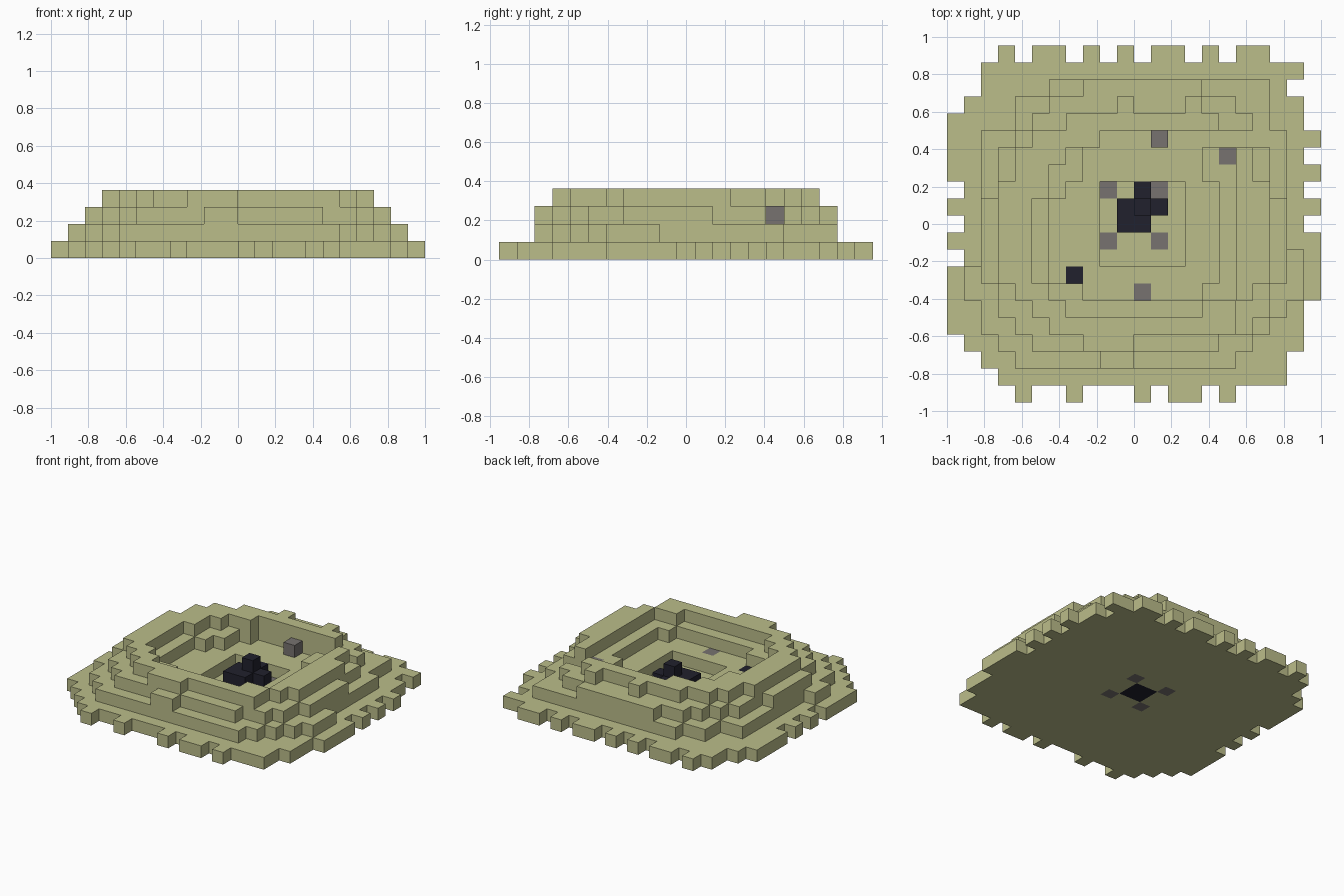
import bpy
import bmesh

if "Cube" in bpy.data.objects:
    bpy.data.objects.remove(bpy.data.objects["Cube"], do_unlink=True)

COLS, ROWS = 22, 21
CELL = 2 / COLS


def material(name, rgb):
    mat = bpy.data.materials.new(name)
    mat.use_nodes = True
    mat.diffuse_color = (*rgb, 1)
    mat.node_tree.nodes["Principled BSDF"].inputs["Base Color"].default_value = (*rgb, 1)
    return mat


MATERIALS = [material("pale_olive_ground", (0.497, 0.508, 0.254)),
             material("grey_stone", (0.184, 0.171, 0.162)),
             material("charred_black", (0.015, 0.015, 0.026))]
GROUND, GREY, BLACK = range(3)

height = {}


def fill(level, blocks):
    """Set the height of cell blocks given as first col, first row, last col, last row."""
    for c0, r0, c1, r1 in blocks:
        for c in range(c0, c1 + 1):
            for r in range(r0, r1 + 1):
                height[c, r] = level


def corner(c, r, z):
    return ((c - COLS / 2) * CELL, (ROWS / 2 - r) * CELL, z * CELL)


def build_blocks(name, heights, colour, base=0):
    """Make one stepped mesh; colour(cell, layer) gives the material of each face."""
    bm = bmesh.new()

    def quad(points, mat):
        bm.faces.new([bm.verts.new(corner(*p)) for p in points]).material_index = mat

    for (c, r), top in heights.items():
        square = [(c, r + 1), (c + 1, r + 1), (c + 1, r), (c, r)]
        quad([(*p, top) for p in square], colour((c, r), top))
        quad([(*p, base) for p in reversed(square)], colour((c, r), base))
        # Walls down to each lower neighbour, one block at a time
        neighbours = [(c, r + 1), (c + 1, r), (c, r - 1), (c - 1, r)]
        for i, cell in enumerate(neighbours):
            a, b = square[i], square[(i + 1) % 4]
            for z in range(heights.get(cell, base), top):
                quad([(*a, z), (*b, z), (*b, z + 1), (*a, z + 1)], colour((c, r), z + 1))
    bmesh.ops.remove_doubles(bm, verts=bm.verts, dist=CELL / 100)
    mesh = bpy.data.meshes.new(name)
    bm.to_mesh(mesh)
    bm.free()
    for mat in MATERIALS:
        mesh.materials.append(mat)
    obj = bpy.data.objects.new(name, mesh)
    bpy.context.collection.objects.link(obj)
    return obj


# Base slab with ragged teeth on its four edges
fill(1, [(2, 1, 19, 18), (3, 19, 19, 19), (1, 3, 20, 17), (20, 1, 20, 1)])
for col in (3, 5, 6, 8, 10, 12, 13, 15, 17, 18):
    height[col, 0] = 1
for col in (4, 7, 11, 13, 14, 16):
    height[col, ROWS - 1] = 1
for row in (4, 5, 6, 7, 9, 11, 13, 14, 15, 16):
    height[0, row] = 1
for row in (5, 7, 9, 11, 12, 13, 14):
    height[COLS - 1, row] = 1

# Outer terraces up to the rim
fill(2, [(6, 2, 18, 4), (4, 3, 18, 4), (2, 5, 19, 15), (2, 16, 18, 16),
         (3, 17, 17, 17), (4, 18, 16, 18), (1, 13, 20, 14), (20, 12, 20, 12)])
fill(3, [(8, 2, 14, 2), (6, 3, 16, 3), (5, 4, 17, 16), (4, 5, 17, 16),
         (3, 6, 18, 15), (2, 9, 19, 13), (5, 17, 15, 17), (9, 18, 10, 18)])
fill(4, [(10, 3, 10, 3), (14, 3, 14, 3), (7, 4, 15, 16), (5, 5, 16, 15),
         (4, 6, 17, 14), (3, 8, 18, 13), (6, 16, 16, 16), (8, 17, 10, 17)])

# Crater: bench, floor with a notch through the rim, and pit
fill(3, [(7, 6, 16, 14), (6, 7, 16, 14), (5, 9, 16, 13), (7, 15, 14, 15)])
fill(2, [(9, 5, 19, 5), (8, 6, 14, 14), (7, 8, 15, 13), (6, 9, 15, 13)])
fill(1, [(9, 8, 13, 12)])

# Stones set into the ground
pit_stones = {(c, r) for c in (9, 12) for r in (8, 11)}
loose_stones = {(12, 5), (16, 6), (11, 14)}
height[12, 5] = 3
core = {(c, r) for c in (10, 11) for r in (9, 10)}
ember = (7, 13)


def ground_colour(cell, layer):
    if cell in core:
        return BLACK
    if cell in pit_stones:
        return GREY
    if layer == height[cell]:
        if cell in loose_stones:
            return GREY
        if cell == ember:
            return BLACK
    return GROUND


build_blocks("crater_ground", height, ground_colour)

# Charred rock heap in the pit
rock = {cell: 2 for cell in core | {(11, 8), (12, 9)}}
rock[11, 9] = 3
build_blocks("charred_rock", rock, lambda cell, layer: BLACK, base=1)
